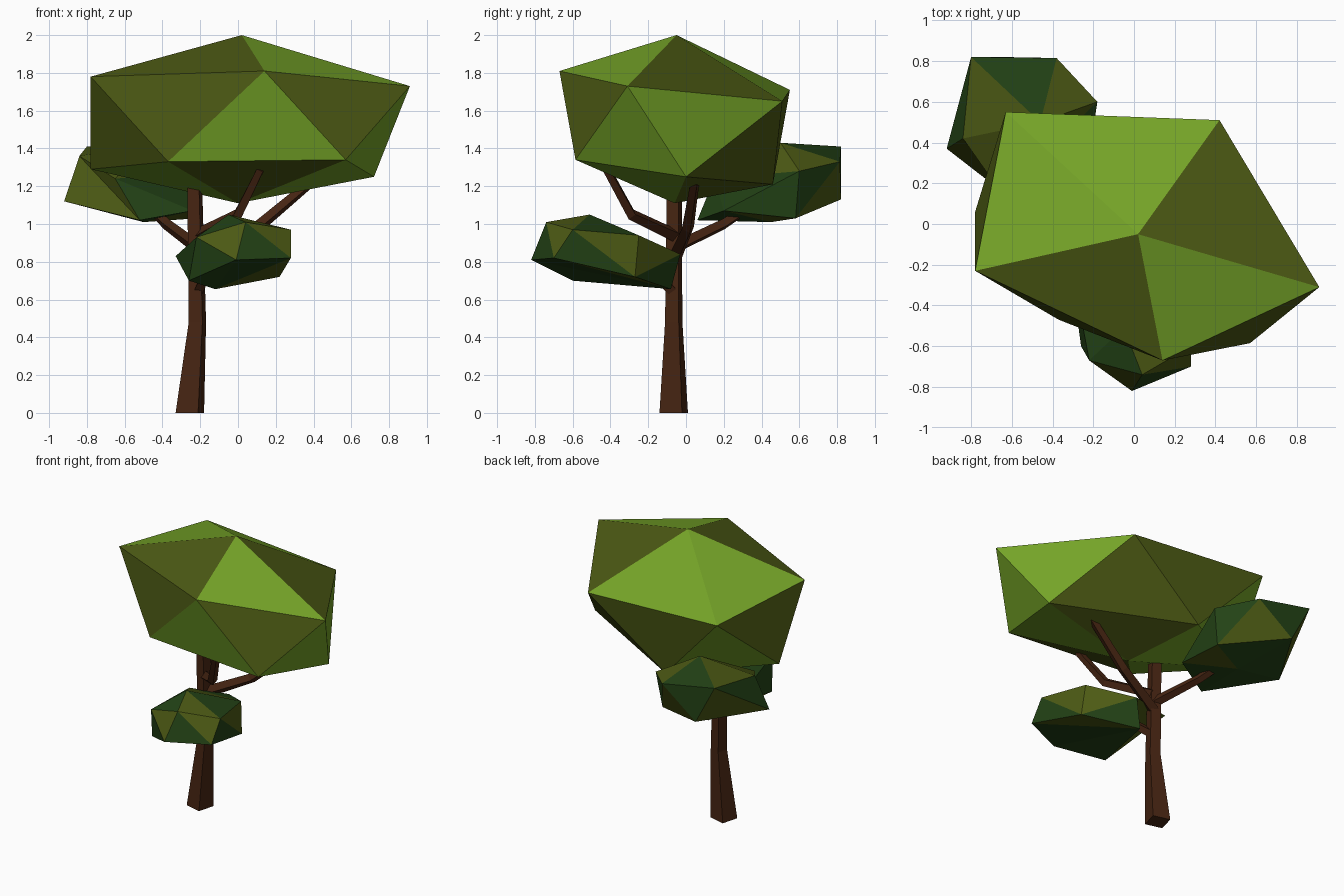
import bpy, bmesh, math
from mathutils import Vector

cube = bpy.data.objects.get("Cube")
if cube:
    bpy.data.objects.remove(cube, do_unlink=True)


def material(name, r, g, b):
    mat = bpy.data.materials.new(name)
    mat.use_nodes = True
    mat.diffuse_color = (r, g, b, 1)
    mat.node_tree.nodes["Principled BSDF"].inputs["Base Color"].default_value = (r, g, b, 1)
    return mat


LIGHT = material("light_green", 0.18, 0.375, 0.021)
OLIVE = material("olive_green", 0.074, 0.103, 0.007)
DARK = material("dark_green", 0.017, 0.056, 0.008)
BARK = material("brown_bark", 0.061, 0.018, 0.006)


def finish(name, bm, mats):
    bmesh.ops.recalc_face_normals(bm, faces=bm.faces)
    mesh = bpy.data.meshes.new(name)
    bm.to_mesh(mesh)
    bm.free()
    for mat in mats:
        mesh.materials.append(mat)
    obj = bpy.data.objects.new(name, mesh)
    bpy.context.collection.objects.link(obj)
    return obj


def foliage(name, top, upper, lower, bottom, mats, pattern):
    """Twenty-sided clump: two staggered rings of five between two tips.
    Pattern has one letter per face, band by band; 'o' is the second colour."""
    bm = bmesh.new()
    t, b = bm.verts.new(top), bm.verts.new(bottom)
    up = [bm.verts.new(p) for p in upper]
    lo = [bm.verts.new(p) for p in lower]
    nxt = [(i, (i + 1) % 5) for i in range(5)]
    faces = [(t, up[i], up[j]) for i, j in nxt]
    faces += [(up[i], lo[j], up[j]) for i, j in nxt]
    faces += [(lo[i], lo[j], up[i]) for i, j in nxt]
    faces += [(lo[j], lo[i], b) for i, j in nxt]
    for corners, letter in zip(faces, pattern.replace(" ", "")):
        bm.faces.new(corners).material_index = int(letter == "o")
    return finish(name, bm, mats)


def limb(name, path, radii, upright=False):
    """Four-sided tapering tube through the path points."""
    bm = bmesh.new()
    pts = [Vector(p) for p in path]
    rings = []
    for i, (p, r) in enumerate(zip(pts, radii)):
        d = (pts[min(i + 1, len(pts) - 1)] - pts[max(i - 1, 0)]).normalized()
        if upright:
            d = Vector((0, 0, 1))
        u = Vector((1, 0, 0))
        u = (u - d * u.dot(d)).normalized()
        v = d.cross(u)
        angles = [math.radians(30 + 90 * k) for k in range(4)]
        rings.append([bm.verts.new(p + r * (u * math.cos(a) + v * math.sin(a))) for a in angles])
    for low, high in zip(rings, rings[1:]):
        for k in range(4):
            n = (k + 1) % 4
            bm.faces.new((low[k], low[n], high[n], high[k]))
    bm.faces.new(rings[0])
    bm.faces.new(rings[-1])
    return finish(name, bm, [BARK])


# Trunk and branches
limb("trunk", [(-.255, -.065, 0), (-.215, -.065, .48), (-.23, -.062, 1.25)],
     [.087, .053, .045], upright=True)
limb("front_branch", [(-.21, -.06, .94), (0, -.29, 1.05), (.12, -.42, 1.29)], [.038, .032, .025])
limb("left_branch", [(-.22, -.06, .82), (.1, .01, .98), (.41, .05, 1.24)], [.04, .034, .026])
limb("back_branch", [(-.22, -.05, .88), (-.38, .2, 1.0), (-.5, .38, 1.12)], [.035, .03, .025])
limb("low_branch", [(-.21, -.06, .64), (-.15, -.22, .78)], [.035, .028])

# Main crown
foliage("crown", (.02, -.05, 2),
        [(-.78, -.23, 1.78), (.14, -.67, 1.81), (.91, -.31, 1.73), (.42, .51, 1.65), (-.63, .55, 1.71)],
        [(-.78, .06, 1.29), (-.37, -.47, 1.33), (.57, -.585, 1.34), (.72, 0, 1.25), (-.16, .46, 1.21)],
        (0, -.06, 1.11), [LIGHT, OLIVE], "o-o-- oo-oo o--o- -o-o-")

# Clump low at the front
foliage("front_clump", (-.05, -.51, 1.05),
        [(-.22, -.67, .93), (.04, -.74, 1.01), (.28, -.6, .97), (.2, -.25, .94), (-.33, -.08, .83)],
        [(-.26, -.6, .7), (-.01, -.82, .81), (.28, -.7, .82), (.22, -.27, .72), (-.05, -.03, .84)],
        (-.12, -.08, .655), [DARK, OLIVE], "-o-o- ooo-- ---oo --o-o")

# Clump at the back right
foliage("back_clump", (-.46, .5, 1.43),
        [(-.84, .42, 1.36), (-.65, .15, 1.24), (-.18, .6, 1.28), (-.38, .815, 1.33), (-.8, .82, 1.41)],
        [(-.92, .37, 1.12), (-.52, .06, 1.02), (-.24, .2, 1.07), (-.22, .58, 1.03), (-.65, .82, 1.13)],
        (-.5, .45, 1.01), [DARK, OLIVE], "ooo-o o---- o--oo --o--")
